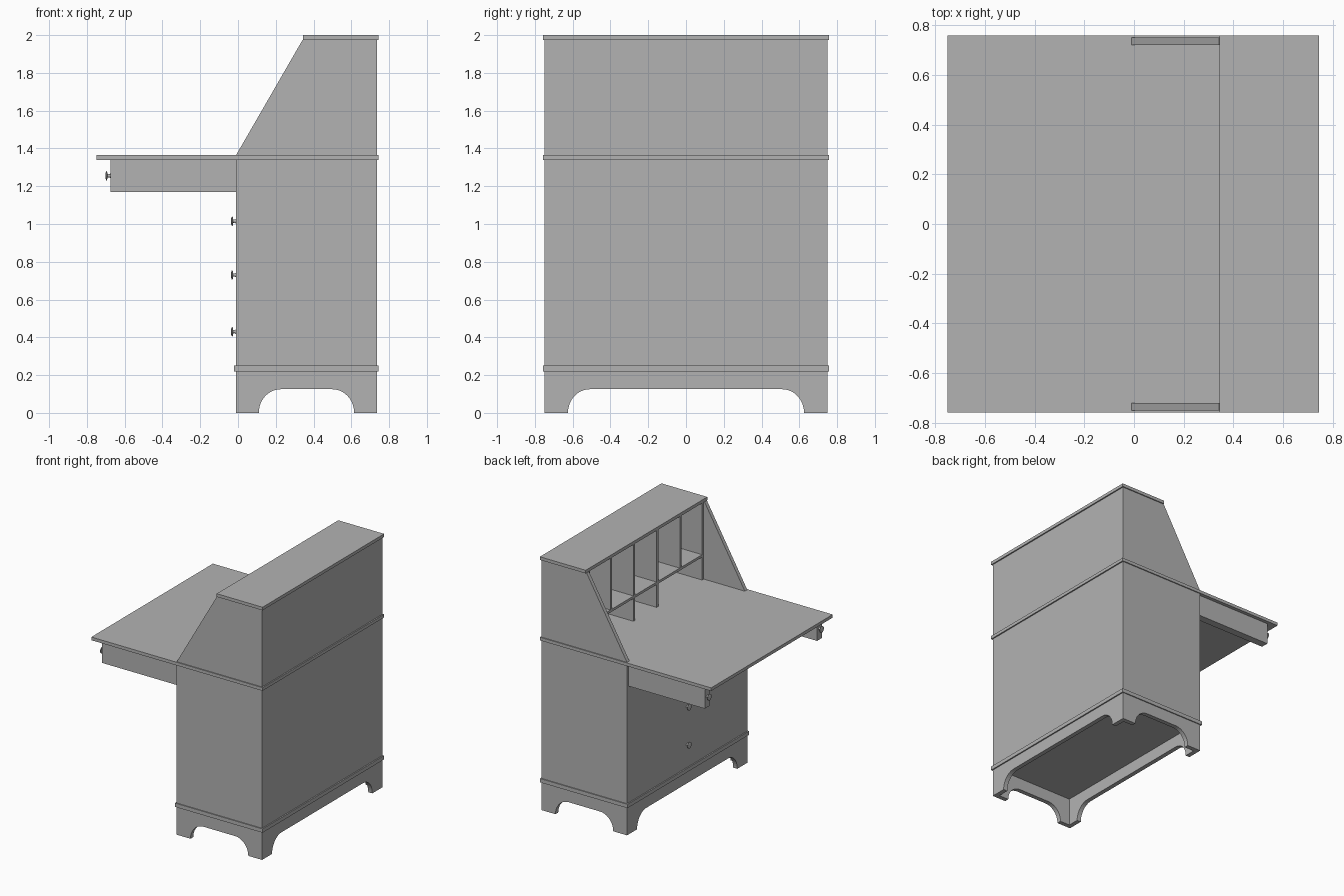
import bpy, bmesh, math
from mathutils import Matrix

if "Cube" in bpy.data.objects:
    bpy.data.objects.remove(bpy.data.objects["Cube"])

wood = bpy.data.materials.new("grey_wood")
wood.diffuse_color = (0.45, 0.45, 0.45, 1)
wood.use_nodes = True
wood.node_tree.nodes["Principled BSDF"].inputs["Base Color"].default_value = wood.diffuse_color


def finish(name, bm):
    bmesh.ops.recalc_face_normals(bm, faces=bm.faces)
    me = bpy.data.meshes.new(name)
    bm.to_mesh(me)
    bm.free()
    me.materials.append(wood)
    ob = bpy.data.objects.new(name, me)
    bpy.context.collection.objects.link(ob)
    return ob


def box(name, x0, x1, y0, y1, z0, z1):
    bm = bmesh.new()
    m = (Matrix.Translation(((x0 + x1) / 2, (y0 + y1) / 2, (z0 + z1) / 2))
         @ Matrix.Diagonal((x1 - x0, y1 - y0, z1 - z0, 1)))
    bmesh.ops.create_cube(bm, size=1, matrix=m)
    return finish(name, bm)


def panel(name, pts, place, depth):
    """Extrude a flat outline; place(u, v, d) maps it into space."""
    bm = bmesh.new()
    f = bm.faces.new([bm.verts.new(place(u, v, 0)) for u, v in pts])
    new = bmesh.ops.extrude_face_region(bm, geom=[f])["geom"]
    for v in new:
        if isinstance(v, bmesh.types.BMVert):
            v.co += place(0, 0, depth) - place(0, 0, 0)
    return finish(name, bm)


def skirt_outline(a, b, foot, r, top):
    """Board from a to b with a round-cornered arch between two feet."""
    arc = [(foot + r - r * math.cos(t), r * 1.08 * math.sin(t))
           for t in [i * math.pi / 20 for i in range(11)]]
    left = [(a + u, v) for u, v in arc]
    right = [(b - u, v) for u, v in reversed(arc)]
    return [(a, 0)] + left + right + [(b, 0), (b, top), (a, top)]


def knob(name, x, y, z):
    """Turned knob pointing towards -x."""
    prof = [(0, 0.012), (0.008, 0.008), (0.016, 0.009), (0.018, 0.024),
            (0.022, 0.025), (0.026, 0.016)]
    n = 16
    bm = bmesh.new()
    rings = [[bm.verts.new((x - d, y + r * math.cos(2 * math.pi * i / n),
                            z + r * math.sin(2 * math.pi * i / n)))
              for i in range(n)] for d, r in prof]
    for p, q in zip(rings, rings[1:]):
        for i in range(n):
            bm.faces.new((p[i], p[(i + 1) % n], q[(i + 1) % n], q[i]))
    bm.faces.new(rings[0])
    bm.faces.new(rings[-1])
    ob = finish(name, bm)
    bpy.context.view_layer.objects.active = ob
    ob.select_set(True)
    bpy.ops.object.shade_smooth_by_angle(angle=math.radians(35))
    ob.select_set(False)


from mathutils import Vector
F, B, W, T = -0.01, 0.735, 0.75, 0.035   # front, back, half width, board thickness

# Arched base
side = skirt_outline(F, B, 0.12, 0.116, 0.22)
face = skirt_outline(-W, W, 0.125, 0.116, 0.22)
for s, n in ((1, "left"), (-1, "right")):
    panel("base_side_" + n, side, lambda u, v, d: Vector((u, s * (W - d), v)), T)
panel("base_front", face, lambda u, v, d: Vector((F + d, u, v)), T)
panel("base_back", face, lambda u, v, d: Vector((B - d, u, v)), T)

# Chest with mouldings, writing leaf and top
box("lower_moulding", -0.02, 0.745, -0.758, 0.758, 0.22, 0.25)
box("chest", F, B, -W, W, 0.25, 1.34)
box("writing_leaf", -0.75, 0.745, -0.758, 0.758, 1.34, 1.365)
box("top_board", 0.345, 0.745, -0.758, 0.758, 1.975, 2.0)

# Upper case
slope = [(F, 1.365), (B, 1.365), (B, 1.975), (0.342, 1.975)]
for s, n in ((1, "left"), (-1, "right")):
    panel("sloped_side_" + n, slope, lambda u, v, d: Vector((u, s * (W - d), v)), 0.03)
box("upper_back", B - 0.02, B, -0.72, 0.72, 1.365, 1.975)

# Pigeonholes
P0, P1 = 0.35, B - 0.02
box("pigeonhole_shelf", P0, P1, -0.72, 0.72, 1.545, 1.565)
for s in (-1, 1):
    box("pigeonhole_end", P0, P1, s * 0.71 - 0.01, s * 0.71 + 0.01, 1.365, 1.975)
    for y in (0.144, 0.432):
        box("upper_divider", P0, P1, s * y - 0.01, s * y + 0.01, 1.565, 1.975)
    box("lower_divider", P0, P1, s * 0.144 - 0.01, s * 0.144 + 0.01, 1.365, 1.545)

# Pull-out leaf supports and knobs
for s in (-1, 1):
    box("leaf_support", -0.675, F, s * 0.7 - 0.03, s * 0.7 + 0.03, 1.17, 1.34)
    knob("support_knob", -0.675, s * 0.7, 1.255)
for z in (0.43, 0.73, 1.015):
    knob("drawer_knob", F, 0, z)
